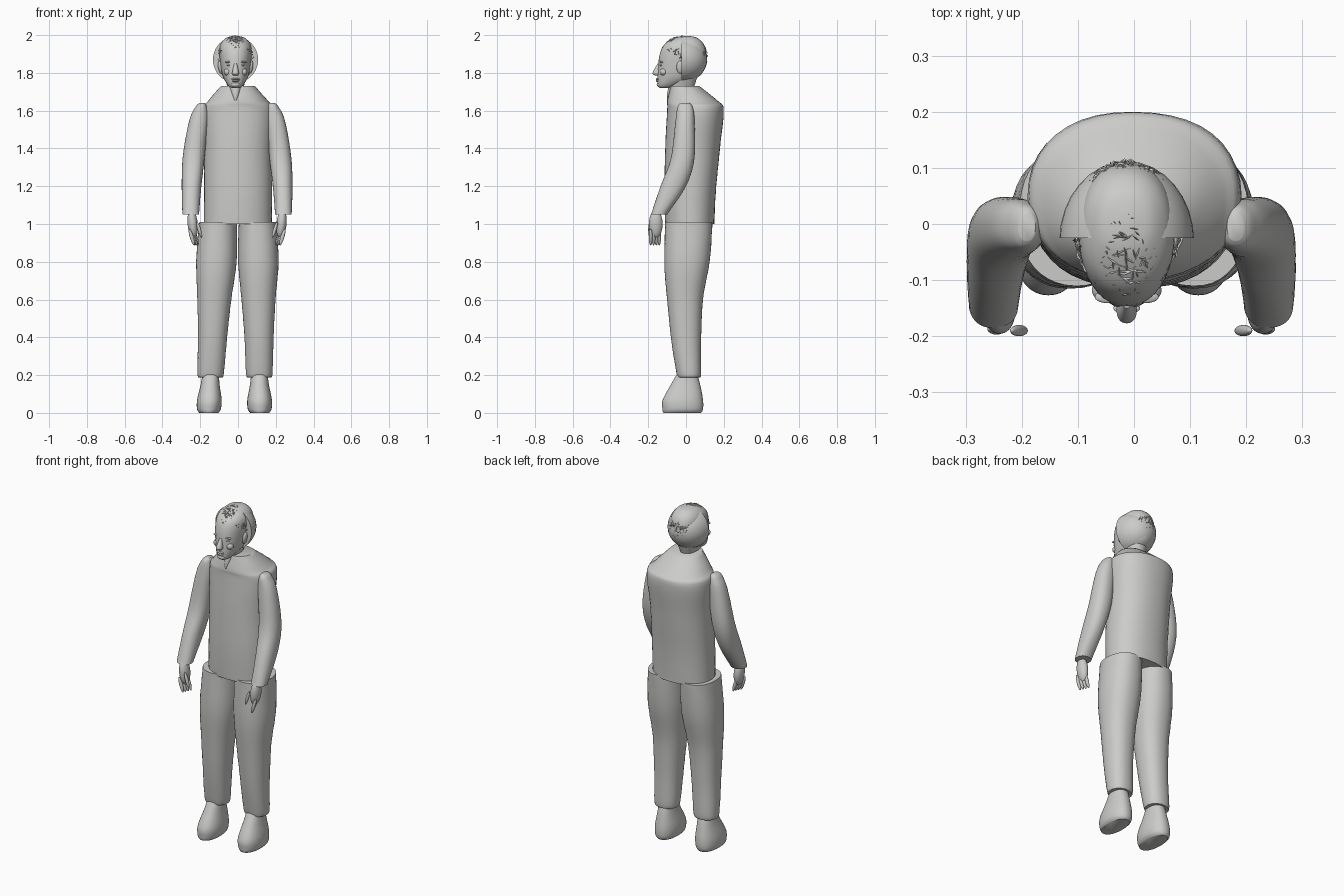
import bpy, bmesh, math, random
from mathutils import Matrix, Vector

if "Cube" in bpy.data.objects:
    bpy.data.objects.remove(bpy.data.objects["Cube"])

random.seed(4)
GREY = (.6, .6, .59, 1)
material = bpy.data.materials.new("plain grey")
material.use_nodes = True
material.diffuse_color = GREY
material.node_tree.nodes["Principled BSDF"].inputs["Base Color"].default_value = GREY
HEAD_X = -.013


def finish(name, bm):
    bmesh.ops.recalc_face_normals(bm, faces=bm.faces)
    mesh = bpy.data.meshes.new(name)
    bm.to_mesh(mesh)
    bm.free()
    mesh.materials.append(material)
    part = bpy.data.objects.new(name, mesh)
    bpy.context.collection.objects.link(part)
    bpy.ops.object.select_all(action='DESELECT')
    part.select_set(True)
    bpy.context.view_layer.objects.active = part
    bpy.ops.object.shade_smooth_by_angle(angle=math.radians(50))


def blend(before, start, end, after, t):
    """Smooth curve from start to end that also respects its neighbours."""
    leave, arrive = (end - before) / 2, (after - start) / 2
    ease = t * t * (3 - 2 * t)
    return (start + (end - start) * ease
            + leave * t * (1 - t) ** 2 - arrive * t * t * (1 - t))


def signed_power(value, power):
    return math.copysign(abs(value) ** power, value)


def loft(name, centre_line, rows, sides=40, steps=5, wrinkle=0):
    """Skin rings given as (height, half width, front, back) around a centre line."""
    padded = [rows[0], *rows, rows[-1]]
    rings = []
    for before, start, end, after in zip(padded, padded[1:], padded[2:], padded[3:]):
        for step in range(steps):
            rings.append([blend(*values, step / steps)
                          for values in zip(before, start, end, after)])
    rings.append(rows[-1])

    bm = bmesh.new()
    skin = []
    for z, half_width, front, back in rings:
        middle, half_depth = (front + back) / 2, (back - front) / 2
        ring = []
        for side in range(sides):
            angle = math.tau * side / sides
            fold = 1 + wrinkle * math.sin(3 * angle + 31 * z) * math.sin(2 * angle + 47 * z)
            x = centre_line(z) + half_width * fold * signed_power(math.cos(angle), .9)
            y = middle + half_depth * fold * signed_power(math.sin(angle), .9)
            ring.append(bm.verts.new((x, y, z)))
        skin.append(ring)
    for low, high in zip(skin, skin[1:]):
        for side in range(sides):
            after = (side + 1) % sides
            bm.faces.new((low[side], low[after], high[after], high[side]))
    bm.faces.new(skin[0])
    bm.faces.new(skin[-1])
    finish(name, bm)


def ellipsoid(name, place, size, tilt=0, front_cut=None):
    bm = bmesh.new()
    matrix = (Matrix.Translation(place) @ Matrix.Rotation(tilt, 4, 'Y')
              @ Matrix.Diagonal((*size, 1)))
    bmesh.ops.create_uvsphere(bm, u_segments=32, v_segments=20, radius=1, matrix=matrix)
    if front_cut is not None:
        cut = bmesh.ops.bisect_plane(bm, geom=bm.verts[:] + bm.edges[:] + bm.faces[:],
                                     plane_co=(0, front_cut, 0), plane_no=(0, -1, 0),
                                     clear_outer=True)
        rim = [item for item in cut["geom_cut"] if isinstance(item, bmesh.types.BMEdge)]
        bmesh.ops.holes_fill(bm, edges=rim, sides=0)
    finish(name, bm)


def body_line(z):
    return 0


def head_line(z):
    return HEAD_X


# Pullover body with a sloping yoke
loft("torso", body_line, [
    (1, .18, -.11, .15), (1.2, .18, -.115, .16), (1.4, .18, -.11, .18), (1.6, .19, -.1, .2),
    (1.65, .16, -.1, .17), (1.73, .09, -.08, .07)], wrinkle=.008)


def build_limbs(side, sign, lean, arm_shift):
    """Trouser leg, shoe, sleeve and hand of one side."""
    def leg_line(z):
        return sign * (.105 + lean * (1 - z))

    def arm_line(z):
        return sign * (.25 - .17 * max(z - 1.05, 0) ** 2) + arm_shift

    loft(side + "_trouser_leg", leg_line, [
        (.19, .06, -.04, .07), (.21, .07, -.05, .08), (.4, .077, -.08, .08),
        (.6, .09, -.1, .09), (.8, .107, -.115, .125), (1.01, .1, -.11, .14)], wrinkle=.012)
    loft(side + "_shoe", leg_line, [
        (0, .05, -.12, .08), (.02, .063, -.125, .09), (.07, .065, -.123, .09),
        (.15, .05, -.08, .075), (.22, .042, -.04, .055)])
    loft(side + "_sleeve", arm_line, [
        (1.64, .015, -.03, .02), (1.62, .03, -.045, .035), (1.55, .05, -.055, .045),
        (1.35, .058, -.08, .045), (1.2, .052, -.135, 0), (1.05, .044, -.185, -.1)],
        wrinkle=.01)

    # Palm, thumb and a slanted row of curled fingers
    hand_x = arm_line(1) - sign * .01
    ellipsoid(side + "_palm", (hand_x, -.16, 1), (.027, .036, .075), sign * .1)
    ellipsoid(side + "_thumb", (hand_x - sign * .035, -.19, .97), (.009, .01, .045), sign * .3)
    for finger in range(4):
        place = (hand_x - sign * (.007 * finger - .005), -.187 + .015 * finger, .93)
        ellipsoid(f"{side}_finger_{finger + 1}", place, (.01, .01, .045), sign * .3)


build_limbs("right", -1, .05, 0)
build_limbs("left", 1, .01, -.01)

# Neck, pointed at the neckline, then the head
loft("neck", head_line, [(1.65, .01, -.1, 0), (1.69, .03, -.1, .03), (1.78, .06, -.08, .06)])
loft("head", head_line, [
    (1.72, .02, -.138, -.08), (1.735, .04, -.15, -.04), (1.79, .07, -.15, .08),
    (1.89, .085, -.141, .108), (1.95, .08, -.115, .095), (1.985, .05, -.06, .06),
    (1.995, .015, -.02, .02)])

# Facial features
loft("nose", head_line, [
    (1.785, .01, -.16, -.13), (1.8, .018, -.177, -.13), (1.85, .007, -.15, -.13)])
ellipsoid("upper_lip", (HEAD_X, -.15, 1.768), (.024, .01, .005))
ellipsoid("lower_lip", (HEAD_X, -.149, 1.758), (.02, .011, .006))
ellipsoid("chin", (HEAD_X, -.14, 1.738), (.024, .015, .014))
for side, sign in (("right", -1), ("left", 1)):
    def feature(part, spread, y, z, size, tilt=0):
        ellipsoid(f"{side}_{part}", (HEAD_X + sign * spread, y, z), size, sign * tilt)

    feature("eye", .033, -.13, 1.841, (.014, .01, .006))
    feature("brow", .034, -.13, 1.858, (.023, .011, .005), .1)
    feature("cheek", .04, -.118, 1.805, (.022, .02, .02))
    feature("ear", .08, -.03, 1.83, (.012, .02, .035), .15)

# Hair shell, cut flat in front of the ears
ellipsoid("hair_shell", (HEAD_X, -.03, 1.87), (.12, .142, .122), front_cut=-.025)


def random_direction():
    return Vector([random.gauss(0, 1) for axis in "xyz"]).normalized()


# Loose strands crossing over the scalp, above a line sloping down to the nape
bm = bmesh.new()
for strand in range(700):
    out = random_direction()
    root = Vector((HEAD_X, -.012, 1.885)) + out * Vector((.094, .125, .11))
    if root.z < 1.865 - .55 * root.y:
        continue
    along = out.cross(random_direction()).normalized()
    across = out.cross(along) * .0016
    reach = along * random.uniform(.012, .024)
    sink = out * .004
    corners = [root - reach - sink, root - across, root + reach - sink, root + across]
    *rim, peak = [bm.verts.new((x, y, min(z, 2))) for x, y, z in corners + [root + sink]]
    for start, end in zip(rim, rim[1:] + rim[:1]):
        bm.faces.new((start, end, peak))
finish("hair_strands", bm)
